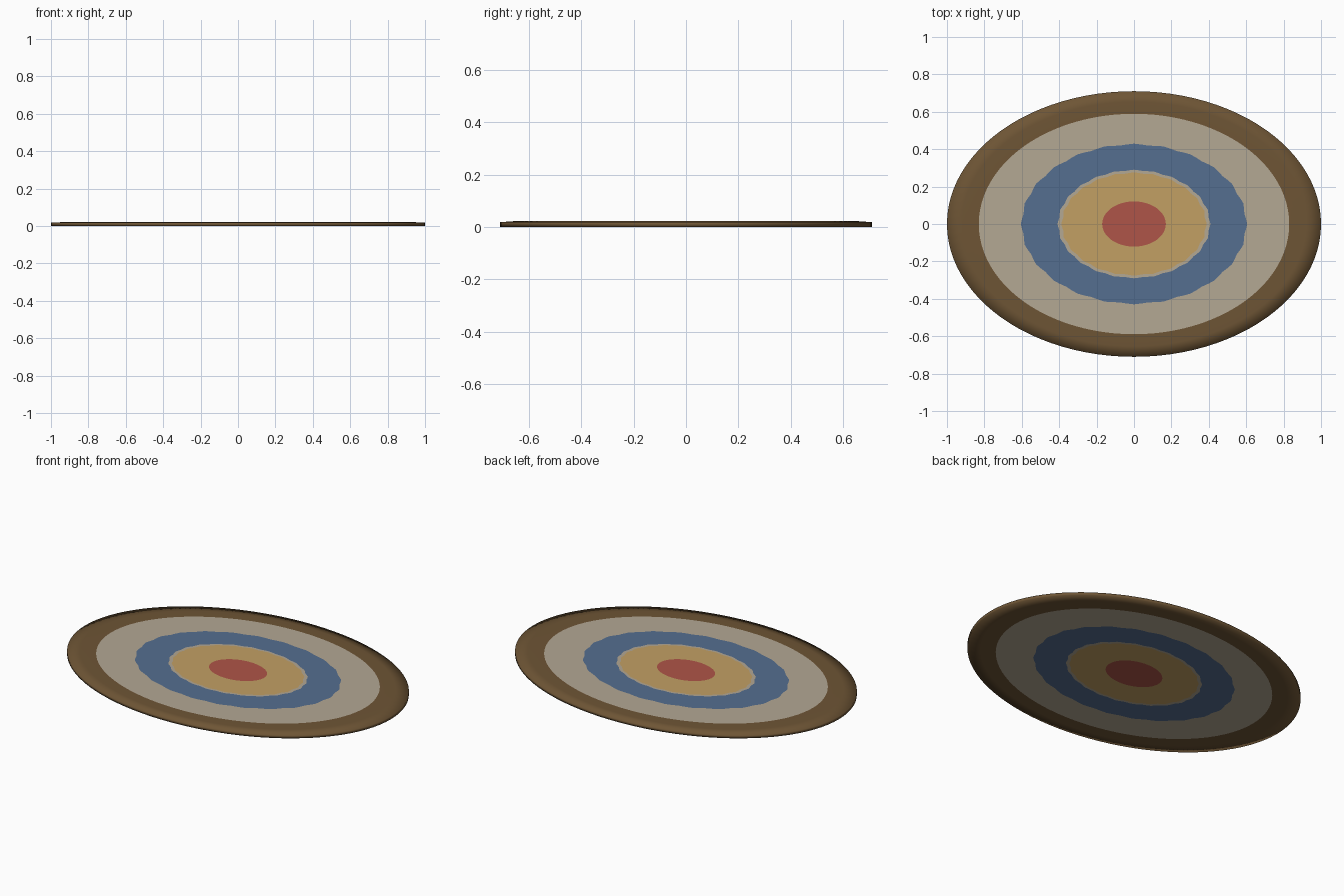
import bpy, bmesh, math

cube = bpy.data.objects.get("Cube")
if cube:
    bpy.data.objects.remove(cube, do_unlink=True)

SEGMENTS = 96
ASPECT = 0.71
THICKNESS = 0.022
EDGE = 0.018


def linear(c):
    c /= 255
    return c / 12.92 if c <= 0.04045 else ((c + 0.055) / 1.055) ** 2.4


def material(name, *rgb):
    colour = [linear(c) for c in rgb] + [1]
    mat = bpy.data.materials.new(name)
    mat.use_nodes = True
    mat.diffuse_color = colour
    mat.node_tree.nodes["Principled BSDF"].inputs["Base Color"].default_value = colour
    return mat


names = ["red", "ochre", "beige", "blue", "brown"]
palette = [
    material("red wool", 175, 85, 72),
    material("ochre wool", 194, 160, 100),
    material("beige wool", 179, 168, 148),
    material("blue wool", 85, 110, 144),
    material("brown border", 110, 85, 53),
]

# Woven bands from the centre out: outer radius, colour, scallop depth
bands = [
    (0.17, "red", 0),
    (0.385, "ochre", 0.004),
    (0.405, "beige", 0.004),
    (0.60, "blue", 0.005),
    (0.83, "beige", 0),
    (0.92, "brown", 0),
    (1.0, "brown", 0),
]

bm = bmesh.new()


def ring(radius, z, scallop):
    verts = []
    for i in range(SEGMENTS):
        a = math.tau * i / SEGMENTS
        r = radius + scallop * math.cos(24 * a)
        verts.append(bm.verts.new((r * math.cos(a), r * ASPECT * math.sin(a), z)))
    return verts


def bridge(inner, outer, colour):
    for i in range(SEGMENTS):
        j = (i + 1) % SEGMENTS
        face = bm.faces.new((inner[i], outer[i], outer[j], inner[j]))
        face.material_index = names.index(colour)


# Matching bands on the upper and lower sides
rims = []
for top in (True, False):
    previous = None
    for radius, colour, scallop in bands:
        z = 0 if not top else (EDGE if radius == 1 else THICKNESS)
        current = ring(radius, z, scallop)
        if previous:
            bridge(previous, current, colour)
        else:
            bm.faces.new(current).material_index = names.index(colour)
        previous = current
    rims.append(previous)

# Thin outer edge
bridge(rims[0], rims[1], "brown")
bmesh.ops.recalc_face_normals(bm, faces=bm.faces)
for face in bm.faces:
    face.smooth = True

mesh = bpy.data.meshes.new("oval_rug")
bm.to_mesh(mesh)
bm.free()
for mat in palette:
    mesh.materials.append(mat)
rug = bpy.data.objects.new("oval_rug", mesh)
bpy.context.collection.objects.link(rug)
